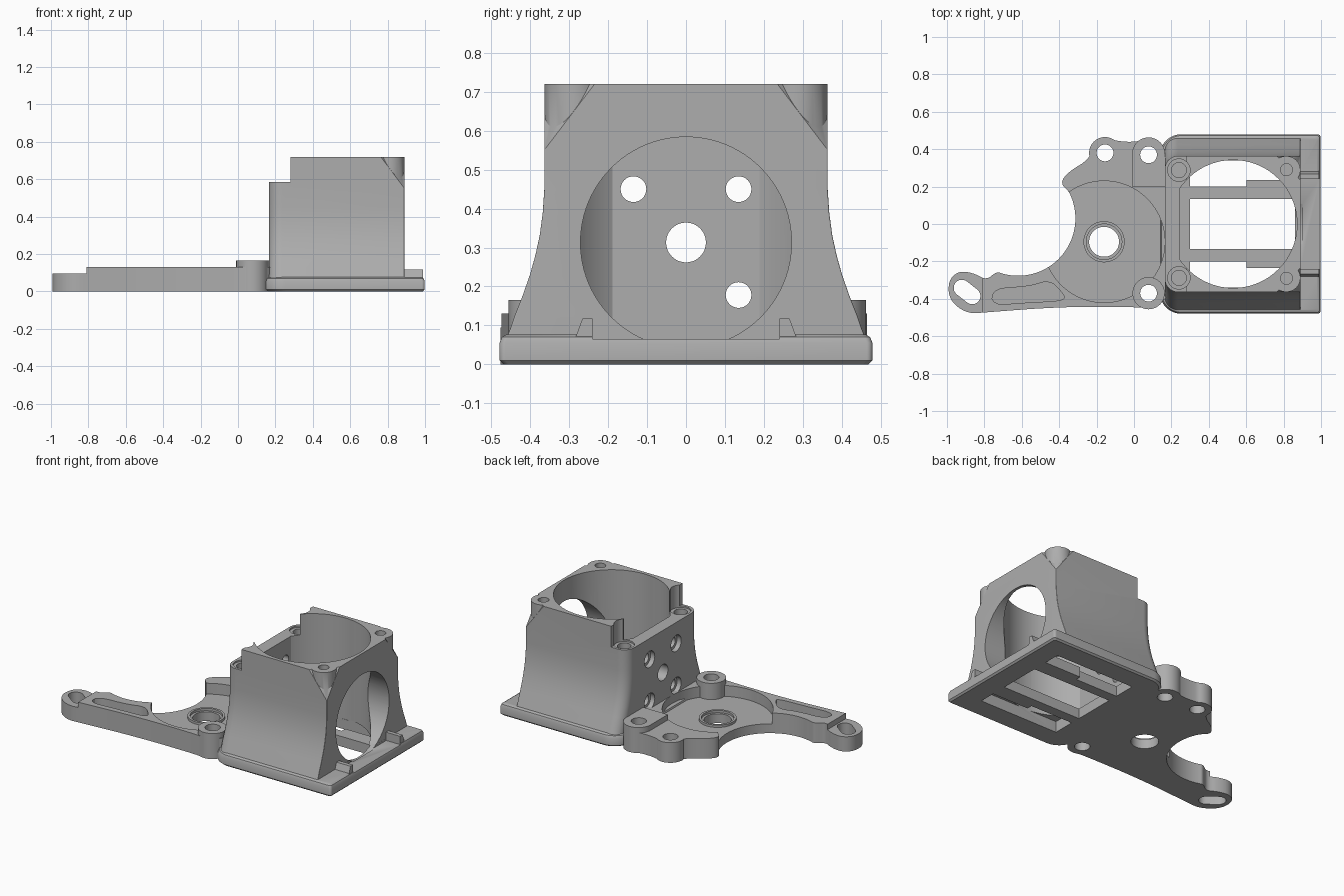
import bpy, bmesh, math
from mathutils import Matrix, Vector

if "Cube" in bpy.data.objects:
    bpy.data.objects.remove(bpy.data.objects["Cube"])

GREY = (0.42, 0.42, 0.42, 1)
mat = bpy.data.materials.new("plain grey")
mat.use_nodes = True
mat.diffuse_color = GREY
mat.node_tree.nodes["Principled BSDF"].inputs["Base Color"].default_value = GREY


def finish(name, bm):
    bmesh.ops.recalc_face_normals(bm, faces=bm.faces)
    mesh = bpy.data.meshes.new(name)
    bm.to_mesh(mesh)
    bm.free()
    mesh.materials.append(mat)
    obj = bpy.data.objects.new(name, mesh)
    bpy.context.collection.objects.link(obj)
    return obj


def loft(name, rings):
    """Skin a stack of (outline, z) sections and cap both ends."""
    bm = bmesh.new()
    loops = [[bm.verts.new((x, y, z)) for x, y in pts] for pts, z in rings]
    for a, b in zip(loops, loops[1:]):
        for i in range(len(a)):
            j = (i + 1) % len(a)
            bm.faces.new((a[i], a[j], b[j], b[i]))
    bm.faces.new(loops[0][::-1])
    bm.faces.new(loops[-1])
    return finish(name, bm)


def prism(name, pts, z0, z1):
    return loft(name, [(pts, z0), (pts, z1)])


def box(x0, x1, y0, y1, z0, z1, name="block"):
    return prism(name, [(x0, y0), (x1, y0), (x1, y1), (x0, y1)], z0, z1)


def arc(cx, cy, r, a0, a1, n=12):
    return [(cx + r * math.cos(math.radians(a0 + (a1 - a0) * i / n)),
             cy + r * math.sin(math.radians(a0 + (a1 - a0) * i / n))) for i in range(n + 1)]


def disc(x, y, r, z0, z1, n=48, name="disc"):
    return prism(name, arc(x, y, r, 0, 360, n)[:-1], z0, z1)


def disc_x(y, z, r, x0, x1, n=64):
    """Cylinder lying along x."""
    obj = disc(-z, y, r, x0, x1, n)
    obj.data.transform(Matrix.Rotation(math.pi / 2, 4, "Y"))
    return obj


def boolean(target, tool, op):
    mod = target.modifiers.new(op, "BOOLEAN")
    mod.operation, mod.solver, mod.object = op, "EXACT", tool
    bpy.context.view_layer.objects.active = target
    bpy.ops.object.modifier_apply(modifier=mod.name)
    bpy.data.objects.remove(tool)


def cut(target, *tools):
    for t in tools:
        boolean(target, t, "DIFFERENCE")


def add(target, *tools):
    for t in tools:
        boolean(target, t, "UNION")


def section(x0, x1, w, rl, rr):
    """Rectangle rounded by rl on the left and rr on the right."""
    return (arc(x1 - rr, w - rr, rr, 0, 90) + arc(x0 + rl, w - rl, rl, 90, 180)
            + arc(x0 + rl, rl - w, rl, 180, 270) + arc(x1 - rr, rr - w, rr, 270, 360))


def soften(pts, rounds=2):
    """Round a closed outline by corner cutting."""
    for _ in range(rounds):
        out = []
        for i, p in enumerate(pts):
            a, b = Vector(p), Vector(pts[(i + 1) % len(pts)])
            out += [tuple(a.lerp(b, 0.25)), tuple(a.lerp(b, 0.75))]
        pts = out
    return pts


# Tower: flared housing standing on a flange
flare = [(0.06, 0.464), (0.09, 0.452), (0.125, 0.44), (0.17, 0.422), (0.23, 0.401),
         (0.28, 0.387), (0.33, 0.376), (0.39, 0.368), (0.45, 0.364), (0.72, 0.364)]
tower = loft("motor_housing", [(section(0.165, 0.89, w, 0.07, 0.004), z) for z, w in flare])
flange = loft("flange", [(section(0.14 + d, 0.998 - d, 0.479 - d, 0.11, 0.015), z)
                         for z, d in ((0, 0.01), (0.01, 0), (0.055, 0), (0.07, 0.006), (0.077, 0.018))])

# Sloped upper corners with round screw posts
for s in (-1, 1):
    bm = bmesh.new()
    a, b, c, o = [bm.verts.new(p) for p in ((0.755, s * 0.368, 0.725), (0.894, s * 0.227, 0.725),
                                            (0.894, s * 0.368, 0.54), (0.95, s * 0.42, 0.8))]
    for f in ((a, b, c), (a, b, o), (b, c, o), (a, c, o)):
        bm.faces.new(f)
    cut(tower, finish("corner_cutter", bm))
    add(tower, disc(0.814, s * 0.288, 0.0755, 0.5, 0.72))
add(tower, flange)

# Feet on the right-hand bar, with a lowered middle
for s in (-1, 1):
    foot = prism("foot", [(0.118, s * 0.24), (0.118, s * 0.266), (0.06, s * 0.287), (0.06, s * 0.24)],
                 0.88, 0.99)
    foot.data.transform(Matrix(((0, 0, 1, 0), (0, 1, 0, 0), (1, 0, 0, 0), (0, 0, 0, 1))))
    foot.data.update()
    bm = bmesh.new()
    bm.from_mesh(foot.data)
    bmesh.ops.recalc_face_normals(bm, faces=bm.faces)
    bm.to_mesh(foot.data)
    bm.free()
    add(tower, foot)
cut(tower, box(0.891, 1.1, -0.24, 0.24, 0.065, 0.2))

# Main bore flattened toward the left wall, and step in the top
bore = disc(0.53, 0, 0.342, 0.065, 0.9, 96)
cut(bore, box(0.1, 0.245, -0.5, 0.5, 0, 1))
cut(tower, bore, box(0.1, 0.28, -0.5, 0.5, 0.585, 0.9))

# Round window in the right wall, floor openings that leave two rails
cut(tower, disc_x(0, 0.313, 0.271, 0.55, 0.9, 96),
    box(0.3, 0.86, -0.135, 0.135, -0.1, 0.07))
for s in (-1, 1):
    lo, hi = sorted((s * 0.2, s * 0.34))
    lo2, hi2 = sorted((s * 0.235, s * 0.34))
    cut(tower, box(0.3, 0.601, lo, hi, -0.1, 0.07), box(0.6, 0.86, lo2, hi2, -0.1, 0.07))

# Mounting holes in the left wall
cut(tower, disc_x(0, 0.313, 0.051, 0.1, 0.4))
for y, z in ((-0.135, 0.45), (0.135, 0.45), (0.135, 0.178), (-0.135, 0.178)):
    blind = y < 0 and z < 0.3
    cut(tower, disc_x(y, z, 0.033, 0.1, 0.22 if blind else 0.4, 32),
        disc_x(y, z, 0.052, 0.1, 0.195, 32))

# Screw holes on the step and on the top
for s in (-1, 1):
    cut(tower, disc(0.24, s * 0.288, 0.06, 0.575, 0.9, 32), disc(0.24, s * 0.288, 0.04, 0.5, 0.7, 32),
        disc(0.815, s * 0.29, 0.032, 0.6, 0.9, 32))

# Base plate with the curved arm
outline = [(-0.995, -0.37), (-0.96, -0.435), (-0.88, -0.48), (-0.79, -0.472), (-0.4, -0.443),
           (-0.02, -0.443), (0.07, -0.45), (0.14, -0.43), (0.2, -0.36), (0.2, 0.3),
           (0.14, 0.44), (0.08, 0.45), (-0.04, 0.435), (-0.16, 0.46), (-0.22, 0.42), (-0.24, 0.345),
           (-0.35, 0.28), (-0.395, 0.22)]
outline += arc(-0.62, 0.03, 0.307, 28, -112, 24)
outline += [(-0.79, -0.3), (-0.85, -0.265), (-0.93, -0.25), (-0.985, -0.29)]
plate = prism("base_plate", soften(outline), 0, 0.13)

# Round recess, arm pocket and lowered arm tip
pocket = [(-0.755, -0.345), (-0.76, -0.435), (-0.58, -0.42), (-0.365, -0.41),
          (-0.38, -0.37), (-0.45, -0.298), (-0.56, -0.335)]
cut(plate, disc(-0.16, -0.095, 0.325, 0.06, 0.3, 96),
    prism("pocket_cutter", soften(pocket), 0.05, 0.3),
    box(-1.2, -0.81, -0.6, 0, 0.095, 0.3))

# Raised bosses and the bearing ring
add(plate, disc(-0.155, 0.38, 0.085, 0, 0.13),
    prism("square_boss", [(-0.01, 0.2), (0.2, 0.2), (0.2, 0.3), (0.165, 0.375)]
          + arc(0.078, 0.375, 0.088, 0, 180, 24), 0, 0.165),
    disc(0.078, -0.37, 0.086, 0, 0.165),
    disc(-0.16, -0.095, 0.11, 0, 0.075))

# Holes through the plate
cut(plate, disc(-0.16, -0.095, 0.08, -0.1, 0.3), disc(-0.16, -0.095, 0.095, 0.06, 0.3),
    disc(-0.155, 0.38, 0.045, -0.1, 0.3, 32))
for s in (-1, 1):
    cut(plate, disc(0.078, s * 0.37, 0.045, -0.1, 0.3, 32))
turn = -38
slot = arc(-0.865, -0.385, 0.044, turn - 90, turn + 90) + arc(-0.92, -0.342, 0.044, turn + 90, turn + 270)
cut(plate, prism("slot_cutter", slot, -0.1, 0.3))

# Smooth curved walls, keep edges sharp
for obj in (tower, plate):
    bpy.ops.object.select_all(action="DESELECT")
    obj.select_set(True)
    bpy.context.view_layer.objects.active = obj
    bpy.ops.object.shade_smooth_by_angle(angle=math.radians(30))
